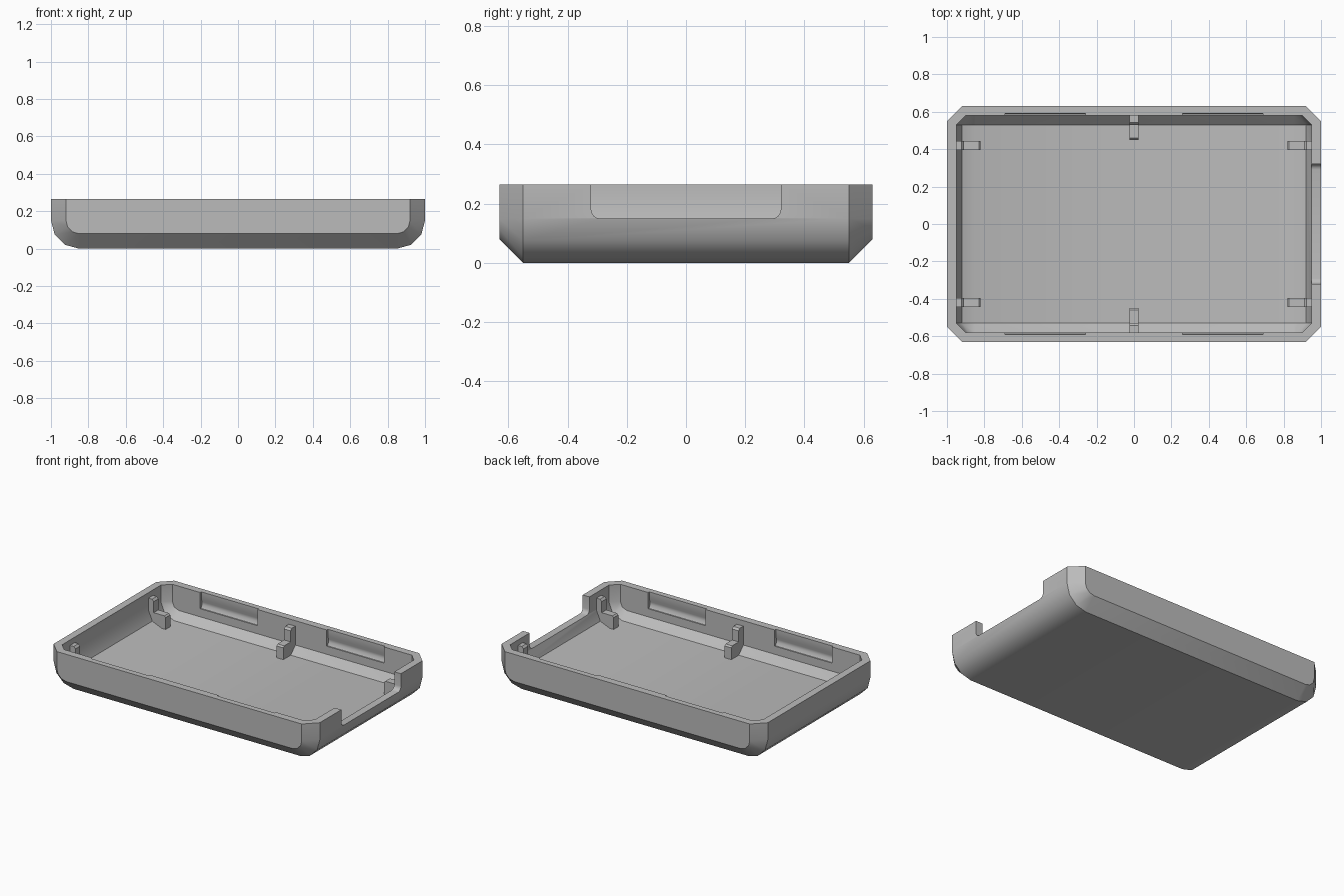
import bpy, bmesh, math
from mathutils import Vector

cube = bpy.data.objects.get("Cube")
if cube:
    bpy.data.objects.remove(cube)

HEIGHT = 0.265
grey = bpy.data.materials.new("plain grey")
grey.use_nodes = True
grey.diffuse_color = (0.5, 0.5, 0.5, 1)
grey.node_tree.nodes["Principled BSDF"].inputs["Base Color"].default_value = (0.5, 0.5, 0.5, 1)


def loft(name, rings):
    """Closed solid through matching rings of points."""
    bm = bmesh.new()
    loops = [[bm.verts.new(p) for p in ring] for ring in rings]
    n = len(loops[0])
    for a, b in zip(loops, loops[1:]):
        for i in range(n):
            j = (i + 1) % n
            bm.faces.new((a[i], a[j], b[j], b[i]))
    bm.faces.new(loops[0])
    bm.faces.new(loops[-1])
    bmesh.ops.recalc_face_normals(bm, faces=bm.faces)
    mesh = bpy.data.meshes.new(name)
    bm.to_mesh(mesh)
    bm.free()
    mesh.materials.append(grey)
    obj = bpy.data.objects.new(name, mesh)
    bpy.context.collection.objects.link(obj)
    return obj


def section(y, inset, top, steps):
    """Rounded-bottom cross-section, shrunk by inset."""
    radius = 0.15 - inset
    half = []
    for i in range(steps + 1):
        a = i / steps * math.pi / 2
        half.append((0.85 + radius * math.cos(a), 0.15 - radius * math.sin(a)))
    half.insert(0, (half[0][0], top))
    outline = half + [(-x, z) for x, z in reversed(half)]
    return [Vector((x, y, z)) for x, z in outline]


def tray_solid(name, inset, chamfer, top, steps):
    end = 0.63 - inset
    spots = [(-end, chamfer), (chamfer - end, 0), (end - chamfer, 0), (end, chamfer)]
    return loft(name, [section(y, inset + c, top, steps) for y, c in spots])


def wall_prism(name, profile, out, wall, along, width):
    """Extrude a (distance inward from wall, height) profile along a wall."""
    out = Vector(out)
    side = Vector((abs(out.y), abs(out.x), 0))
    rings = []
    for t in (along - width / 2, along + width / 2):
        rings.append([out * (wall - d) + side * t + Vector((0, 0, z)) for d, z in profile])
    return loft(name, rings)


def smooth(obj):
    bpy.ops.object.select_all(action='DESELECT')
    obj.select_set(True)
    bpy.context.view_layer.objects.active = obj
    bpy.ops.object.shade_smooth_by_angle(angle=math.radians(35))


# Outer shell and the cutters for its hollow
shell = tray_solid("tray_shell", 0, 0.08, HEIGHT, 3)
cutters = [tray_solid("cavity_cutter", 0.05, 0.05, 0.4, 2)]

# Shallow catch grooves in the long walls
groove = [(0.02, 0.3), (-0.012, 0.3), (-0.012, 0.215), (-0.02, 0.195),
          (-0.02, 0.175), (-0.008, 0.155), (0.02, 0.155)]
for s in (-1, 1):
    for x in (-0.475, 0.475):
        cutters.append(wall_prism("groove_cutter", groove, (0, s, 0), 0.58, x, 0.43))

# Round-cornered opening in the left wall
r = 0.03
corner = [(0.32 - r + r * math.cos(a), 0.15 + r - r * math.sin(a))
          for a in (i * math.pi / 8 for i in range(5))]
opening = [(0.32, 0.4)] + corner
opening += [(-y, z) for y, z in reversed(opening)]
cutters.append(loft("opening_cutter", [[Vector((x, y, z)) for y, z in opening]
                                       for x in (0.9, 1.1)]))

for cutter in cutters:
    cutter.hide_render = True
    mod = shell.modifiers.new("cut", 'BOOLEAN')
    mod.operation = 'DIFFERENCE'
    mod.solver = 'EXACT'
    mod.object = cutter
    bpy.context.view_layer.objects.active = shell
    bpy.ops.object.modifier_apply(modifier=mod.name)
    bpy.data.objects.remove(cutter)
smooth(shell)


def clip(name, out, wall, along, post):
    """Stepped support: low foot inboard, tall post on the wall."""
    profile = [(-0.01, 0.06), (0.03, 0.04), (0.13, 0.04), (0.13, 0.13), (0.12, 0.14),
               (post, 0.14), (post, 0.215), (post - 0.012, 0.228), (-0.01, 0.228)]
    wall_prism(name, profile, out, wall, along, 0.05)


# Six supports: one on each long wall, two on each short wall
for s, end in ((-1, "front"), (1, "back")):
    clip(end + "_support", (0, s, 0), 0.58, 0, 0.05)
    for t, flank in ((-1, "right"), (1, "left")):
        clip(f"{end}_{flank}_support", (t, 0, 0), 0.95, s * 0.42, 0.04)
